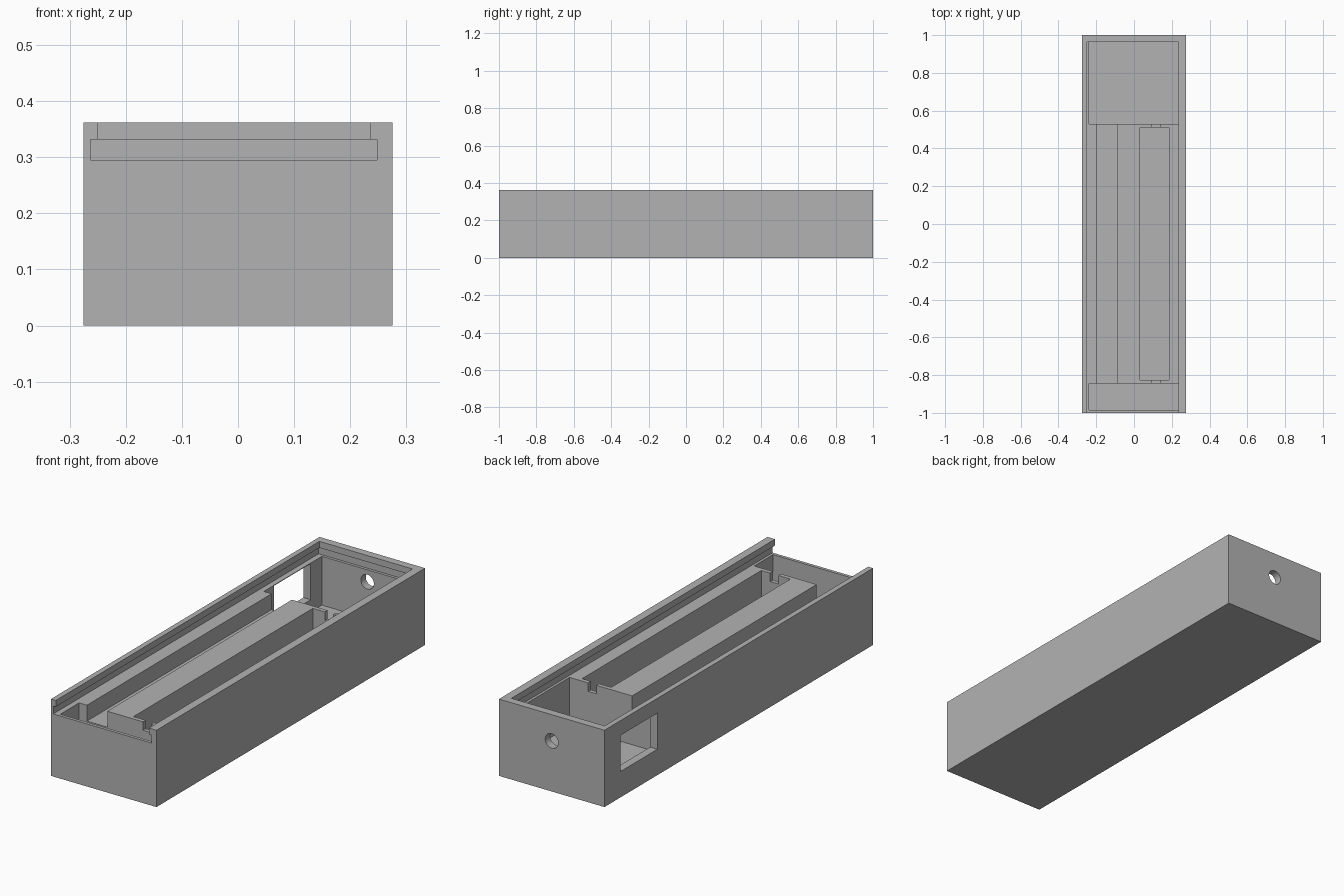
import bpy
from mathutils import Vector

old = bpy.data.objects.get("Cube")
if old:
    bpy.data.objects.remove(old, do_unlink=True)

grey = bpy.data.materials.new("plain grey")
grey.use_nodes = True
colour = (0.45, 0.45, 0.45, 1)
grey.diffuse_color = colour
grey.node_tree.nodes["Principled BSDF"].inputs["Base Color"].default_value = colour


def box(name, x, y, z):
    """Axis-aligned box from its (low, high) limits."""
    low, high = (Vector(c) for c in zip(x, y, z))
    bpy.ops.mesh.primitive_cube_add(size=1)
    ob = bpy.context.object
    ob.name = name
    for v in ob.data.vertices:
        v.co = (low + high) / 2 + v.co * (high - low)
    ob.data.materials.append(grey)
    return ob


def cut(target, cutter):
    """Subtract the cutter and discard it."""
    mod = target.modifiers.new(cutter.name, "BOOLEAN")
    mod.operation = "DIFFERENCE"
    mod.solver = "EXACT"
    mod.object = cutter
    bpy.context.view_layer.objects.active = target
    bpy.ops.object.modifier_apply(modifier=mod.name)
    bpy.data.objects.remove(cutter, do_unlink=True)


HEIGHT, DECK, FLOOR = 0.362, 0.295, 0.065
ABOVE = DECK + 0.01            # cutters poke into the lid slot
LEFT, RIGHT = -0.237, 0.236    # inner faces of the side walls
FRONT, BACK = -0.845, 0.53     # ends of the raised deck

case = box("case", (-0.275, 0.275), (-1, 1), (0, HEIGHT))

# Sliding lid slot: wide groove below, narrower opening above
cut(case, box("lid_groove", (-0.263, 0.248), (-1.1, 0.976), (DECK, 0.332)))
cut(case, box("lid_opening", (-0.25, RIGHT), (-1.1, 0.963), (0.32, 0.4)))

# End compartments
cut(case, box("front_bay", (LEFT, RIGHT), (-0.985, FRONT), (FLOOR, ABOVE)))
cut(case, box("rear_bay", (LEFT, RIGHT), (BACK, 0.963), (FLOOR, ABOVE)))

# Shallow channel joining the bays, and the long deep pocket
cut(case, box("channel", (-0.196, -0.09), (FRONT - 0.02, BACK + 0.02), (0.22, ABOVE)))
cut(case, box("pocket", (0.033, 0.185), (-0.825, 0.51), (FLOOR, ABOVE)))

# Wire notches at both ends of the pocket
for y in (FRONT, BACK - 0.02):
    cut(case, box("notch", (0.096, 0.139), (y - 0.01, y + 0.03), (0.255, ABOVE)))

# Side window and round hole in the back wall
cut(case, box("window", (-0.3, -0.2), (0.606, 0.88), (0.122, 0.292)))
bpy.ops.mesh.primitive_cylinder_add(vertices=32, radius=0.034, depth=0.2,
                                    location=(0, 1, 0.238), rotation=(1.5708, 0, 0))
hole = bpy.context.object
hole.name = "hole"
hole.data.materials.append(grey)
cut(case, hole)

# Keep a single material and flat faces
case.data.materials.clear()
case.data.materials.append(grey)
for face in case.data.polygons:
    face.material_index = 0
    face.use_smooth = False
